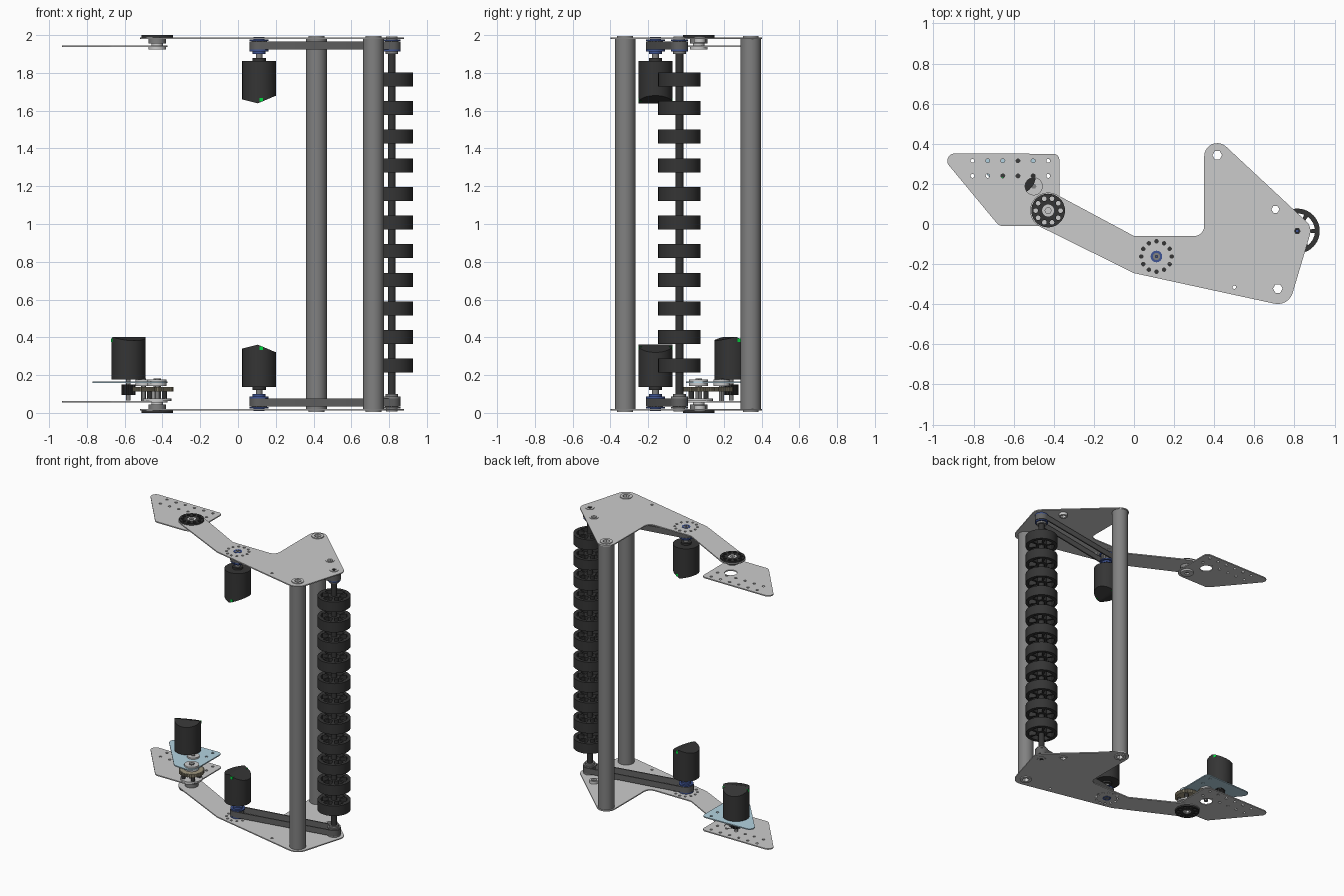
import bpy, bmesh
from math import pi, tau, sin, cos, acos, atan2, hypot, radians
from mathutils import Matrix, Vector

if "Cube" in bpy.data.objects:
    bpy.data.objects.remove(bpy.data.objects["Cube"])

COLORS = {"dark": (0.035, 0.035, 0.035, 1), "blue": (0.05, 0.09, 0.3, 1), "green": (0.0, 0.7, 0.05, 1),
          "brass": (0.36, 0.32, 0.22, 1), "pale_blue": (0.45, 0.65, 0.75, 1),
          "steel": (0.22, 0.22, 0.22, 1), "belt": (0.12, 0.12, 0.12, 1)}
MATS = {}
for key, rgba in COLORS.items():
    MATS[key] = bpy.data.materials.new(key)
    MATS[key].diffuse_color = rgba


# ---------- helpers ----------
def finish(name, mesh, color=None):
    if color:
        mesh.materials.clear()
        mesh.materials.append(MATS[color])
    ob = bpy.data.objects.new(name, mesh)
    bpy.context.collection.objects.link(ob)
    bpy.ops.object.select_all(action='DESELECT')
    ob.select_set(True)
    bpy.context.view_layer.objects.active = ob
    bpy.ops.object.shade_smooth_by_angle(angle=radians(32))
    return ob


def circle(x, y, r, n=24, a0=0.0):
    return [(x + r * cos(a0 + tau * i / n), y + r * sin(a0 + tau * i / n)) for i in range(n)]


def ring_of_holes(x, y, radius, r, count):
    return [circle(px, py, r, 10) for px, py in circle(x, y, radius, count)]


def wrap(discs):
    """Outline running tangent round discs (x, y, r), anticlockwise; negative r is a concave fillet."""
    n, normals, pts = len(discs), [], []
    for i, (ax, ay, ar) in enumerate(discs):
        bx, by, br = discs[(i + 1) % n]
        normals.append(atan2(by - ay, bx - ax) - acos((ar - br) / hypot(bx - ax, by - ay)))
    for i, (x, y, r) in enumerate(discs):
        start, turn = normals[i - 1], (normals[i] - normals[i - 1]) % tau
        if r == 0:
            pts.append((x, y))
            continue
        if r < 0 and turn > 0:
            turn -= tau
        steps = max(2, int(abs(turn) / (pi / 14)))
        pts += [(x + r * cos(start + turn * k / steps), y + r * sin(start + turn * k / steps))
                for k in range(steps + 1)]
    return pts


def gear(x, y, r, teeth, depth=0.008):
    pts = []
    for i in range(teeth):
        for f, rr in ((0, r - depth), (0.3, r - depth), (0.45, r), (0.85, r)):
            a = tau * (i + f) / teeth
            pts.append((x + rr * cos(a), y + rr * sin(a)))
    return pts


def prism(name, outline, z0, z1, color=None, holes=()):
    cu = bpy.data.curves.new(name, 'CURVE')
    cu.dimensions, cu.fill_mode, cu.extrude = '2D', 'BOTH', (z1 - z0) / 2
    for loop in [outline, *holes]:
        sp = cu.splines.new('POLY')
        sp.points.add(len(loop) - 1)
        for p, (x, y) in zip(sp.points, loop):
            p.co = (x, y, 0, 1)
        sp.use_cyclic_u = True
    tmp = bpy.data.objects.new(name, cu)
    bpy.context.collection.objects.link(tmp)
    mesh = bpy.data.meshes.new_from_object(tmp.evaluated_get(bpy.context.evaluated_depsgraph_get()))
    bpy.data.objects.remove(tmp)
    bm = bmesh.new()
    bm.from_mesh(mesh)
    bmesh.ops.remove_doubles(bm, verts=bm.verts, dist=1e-5)
    bmesh.ops.translate(bm, verts=bm.verts, vec=(0, 0, (z0 + z1) / 2))
    bmesh.ops.recalc_face_normals(bm, faces=bm.faces)
    bm.to_mesh(mesh)
    bm.free()
    return finish(name, mesh, color)


def both(name, outline, z0, z1, color=None, holes=()):
    """The same part at the bottom and mirrored at the top."""
    prism("lower_" + name, outline, z0, z1, color, holes)
    prism("upper_" + name, outline, 2 - z1, 2 - z0, color, holes)


def motor(name, x, y, z, flip=False, turn=0.0):
    m = Matrix.Translation((x, y, z)) @ Matrix.Rotation(pi if flip else 0, 4, 'X') @ Matrix.Rotation(turn, 4, 'Z')
    bm = bmesh.new()
    bmesh.ops.create_cone(bm, cap_ends=True, segments=32, radius1=0.09, radius2=0.09, depth=0.225,
                          matrix=Matrix.Translation((0, 0, 0.1125)))
    for co, no in (((0.0, 0, 0.222), (0.42, 0, 1)), ((-0.02, 0, 0.222), (-0.25, 0, 1))):
        cut = bmesh.ops.bisect_plane(bm, geom=bm.verts[:] + bm.edges[:] + bm.faces[:],
                                     plane_co=co, plane_no=no, clear_outer=True)
        bmesh.ops.holes_fill(bm, edges=[e for e in cut["geom_cut"] if isinstance(e, bmesh.types.BMEdge)])
    bm.transform(m)
    mesh = bpy.data.meshes.new(name)
    bm.to_mesh(mesh)
    bm.free()
    finish(name, mesh, "dark")
    for side in (-1, 1):
        bm = bmesh.new()
        bmesh.ops.create_cube(bm, size=0.018, matrix=m @ Matrix.Translation((0.012, side * 0.081, 0.206)))
        mesh = bpy.data.meshes.new(name + "_lamp")
        bm.to_mesh(mesh)
        bm.free()
        finish(name + "_lamp", mesh, "green")


# ---------- key positions ----------
PIVOT, DRIVE, ROLLER = (-0.428, 0.067), (0.112, -0.162), (0.814, -0.035)
TUBES, SPARE = ((0.415, 0.343), (0.717, -0.322)), (0.705, 0.073)
GEAR_MOTOR, IDLER = (-0.58, 0.24), (-0.5, 0.188)

# side arm plates
arm = wrap([(*PIVOT, 0.09), (0, -0.245, 0), (0.717, -0.322, 0.077), (0.814, -0.035, 0.066),
            (0.415, 0.338, 0.065), (0.3, -0.01, -0.05), (0, -0.06, 0)])
arm_holes = [circle(x, y, 0.042) for x, y in TUBES] + [
    circle(*SPARE, 0.03), circle(*ROLLER, 0.03), circle(*DRIVE, 0.029), circle(*PIVOT, 0.03),
    circle(0.5, -0.315, 0.009, 10)] + ring_of_holes(*DRIVE, 0.076, 0.009, 12)
both("arm_plate", arm, 0.012, 0.02, None, arm_holes)

# cross tubes with hexagonal end plugs
for i, (x, y) in enumerate(TUBES):
    prism(f"cross_tube_{i}", circle(x, y, 0.055, 32), 0.02, 1.98, "steel", [circle(x, y, 0.045, 32)])
    both(f"tube_plug_{i}", circle(x, y, 0.042), 0.006, 0.07, None, [circle(x, y, 0.024, 6)])
both("spare_bushing", circle(*SPARE, 0.03), 0.008, 0.04, None, [circle(*SPARE, 0.02, 6)])
both("roller_bearing", circle(*ROLLER, 0.03), 0.008, 0.04, None, [circle(*ROLLER, 0.017, 6)])

# roller shaft, spacers and spoked wheels
rx, ry = ROLLER
prism("roller_shaft", circle(rx, ry, 0.017, 6), 0.012, 1.988, "dark", [circle(rx, ry, 0.007, 8)])
windows = []
for i in range(6):
    a = [tau * (i + 0.12 + 0.76 * k / 5) / 6 for k in range(6)]
    windows.append([(rx + 0.088 * cos(t), ry + 0.088 * sin(t)) for t in a] +
                   [(rx + 0.04 * cos(t), ry + 0.04 * sin(t)) for t in reversed(a)])
wheel = prism("wheel_0", circle(rx, ry, 0.112, 40), 0.213, 0.287, "dark", windows)
for i in range(1, 11):
    ob = wheel.copy()
    ob.name, ob.location.z = f"wheel_{i}", i * 0.1515
    bpy.context.collection.objects.link(ob)
prism("roller_spacer", circle(rx, ry, 0.021), 0.1, 1.9, "dark")

# drive belts, pulleys and motors
belt = wrap([(*DRIVE, 0.051), (*ROLLER, 0.047)])
both("drive_belt", belt, 0.033, 0.075, "belt", [wrap([(*DRIVE, 0.042), (*ROLLER, 0.038)])])
for label, (x, y), r in (("motor", DRIVE, 0.05), ("roller", ROLLER, 0.045)):
    both(label + "_pulley", gear(x, y, r - 0.009, 18, 0.005), 0.03, 0.08, "steel")
    lower = "blue" if label == "motor" else "steel"
    for k, z in enumerate((0.023, 0.077)):
        prism(f"lower_{label}_flange_{k}", circle(x, y, r), z, z + 0.009, lower)
        prism(f"upper_{label}_flange_{k}", circle(x, y, r), 1.991 - z, 2 - z, "blue")
    both(label + "_collar", circle(x, y, 0.034), 0.08, 0.1, lower)
both("motor_bearing", circle(*DRIVE, 0.029), 0.01, 0.025, "blue", [circle(*DRIVE, 0.018)])
both("motor_shaft", circle(*DRIVE, 0.018), 0.012, 0.14, "steel", [circle(*DRIVE, 0.006, 8)])
both("motor_nose", circle(*DRIVE, 0.035), 0.122, 0.14, "dark")
motor("lower_drive_motor", *DRIVE, 0.136)
motor("upper_drive_motor", *DRIVE, 1.864, flip=True)

# mounting plates the arm swings on
mount = wrap([(-0.895, 0.315, 0.036), (-0.655, 0.027, 0.037), (-0.442, 0.06, 0.07), (-0.402, 0.32, 0.03)])
mount_holes = [circle(-0.805 + 0.0755 * i, y, 0.01, 10) for i in range(6) for y in (0.315, 0.24)]
both("mount_plate", mount, 0.056, 0.064, None, mount_holes + [circle(*IDLER, 0.043)])

# pivot hubs
both("pivot_disc", circle(*PIVOT, 0.084, 36), 0, 0.012, "dark",
     ring_of_holes(*PIVOT, 0.062, 0.012, 10) + [circle(*PIVOT, 0.03)])
both("pivot_pin", circle(*PIVOT, 0.03), 0.002, 0.07, None, [circle(*PIVOT, 0.016, 6)])
both("pivot_washer", circle(*PIVOT, 0.046), 0.02, 0.045, "steel", [circle(*PIVOT, 0.03)])
both("pivot_inner_washer", circle(*PIVOT, 0.046), 0.064, 0.076, None, [circle(*PIVOT, 0.016, 6)])

# pivot gearbox on the lower mount
prism("gearbox_plate", wrap([(-0.735, 0.305, 0.036), (-0.505, 0.055, 0.05), (-0.435, 0.06, 0.06),
                             (-0.408, 0.315, 0.035)]), 0.157, 0.165, "pale_blue",
      [circle(*GEAR_MOTOR, 0.03), circle(-0.428, 0.24, 0.01, 10), circle(-0.428, 0.315, 0.01, 10)])
prism("pivot_gear", gear(*PIVOT, 0.086, 40), 0.114, 0.138, "brass", [circle(*PIVOT, 0.02, 6)])
prism("idler_gear", gear(*IDLER, 0.058, 28), 0.114, 0.138, "brass", [circle(*IDLER, 0.015, 6)])
prism("motor_pinion", gear(*GEAR_MOTOR, 0.038, 14), 0.095, 0.15, "dark")
prism("pinion_shaft", circle(*GEAR_MOTOR, 0.012), 0.066, 0.185, "steel")
prism("gear_shaft", circle(*PIVOT, 0.02, 6), 0.07, 0.182, "steel")
prism("idler_shaft", circle(*IDLER, 0.014, 6), 0.06, 0.182, "steel")
for label, c, r in (("pivot", PIVOT, 0.05), ("idler", IDLER, 0.043)):
    prism(label + "_lower_bearing", circle(*c, r), 0.142, 0.157, None)
    prism(label + "_upper_bearing", circle(*c, r), 0.165, 0.176, None)
for i, (x, y) in enumerate(circle(*PIVOT, 0.055, 4, pi / 4)):
    prism(f"gear_post_{i}", circle(x, y, 0.014, 12), 0.076, 0.114, "dark")
prism("gear_post_plate", circle(*PIVOT, 0.075), 0.064, 0.076, None)
motor("pivot_motor", *GEAR_MOTOR, 0.178, turn=radians(110))

for m in bpy.data.materials:
    if m.users and not m.is_grease_pencil:
        m.use_nodes = True
        m.node_tree.nodes["Principled BSDF"].inputs["Base Color"].default_value = m.diffuse_color
